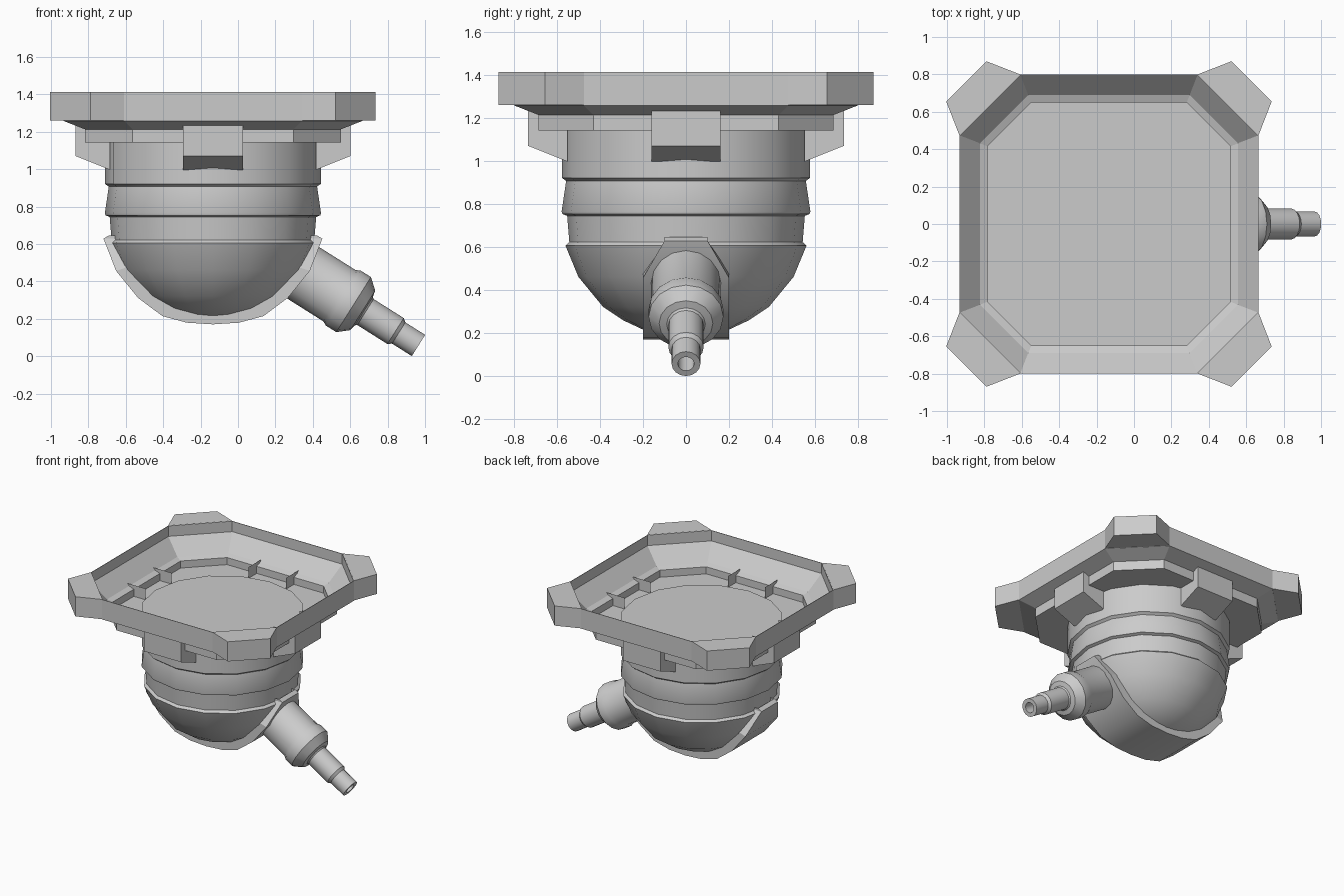
import bpy, bmesh, math
from mathutils import Matrix, Vector

if "Cube" in bpy.data.objects:
    bpy.data.objects.remove(bpy.data.objects["Cube"])

CX = -0.134  # body axis
BASE = Matrix.Translation((CX, 0, -.004))


def finish(name, bm, smooth=None, matrix=None):
    bmesh.ops.recalc_face_normals(bm, faces=bm.faces[:])
    me = bpy.data.meshes.new(name)
    bm.to_mesh(me)
    bm.free()
    ob = bpy.data.objects.new(name, me)
    bpy.context.collection.objects.link(ob)
    ob.matrix_world = matrix or BASE
    if smooth:
        bpy.ops.object.select_all(action='DESELECT')
        ob.select_set(True)
        bpy.context.view_layer.objects.active = ob
        bpy.ops.object.shade_smooth_by_angle(angle=math.radians(smooth))
    return ob


def ring(bm, pts, z):
    return [bm.verts.new((x, y, z)) for x, y in pts]


def join(bm, a, b):
    n = len(a)
    for i in range(n):
        j = (i + 1) % n
        bm.faces.new((a[i], a[j], b[j], b[i]))


def circle(r, n=16):
    return [(r * math.cos(2 * math.pi * i / n), r * math.sin(2 * math.pi * i / n)) for i in range(n)]


def octagon(h, c):
    return [(h, -c), (h, c), (c, h), (-c, h), (-h, c), (-h, -c), (-c, -h), (c, -h)]


def revolve(name, profile, smooth=30, matrix=None):
    bm = bmesh.new()
    rings = [ring(bm, circle(r), z) for r, z in profile]
    for a, b in zip(rings, rings[1:]):
        join(bm, a, b)
    bm.faces.new(rings[0])
    bm.faces.new(rings[-1])
    return finish(name, bm, smooth, matrix)


# Tray shell: underside step, outer wall, rim, inner wall, inner slope, ledge and floor
bm = bmesh.new()
rings = [ring(bm, octagon(h, c), z) for h, c, z in
         [(.685, .43, 1.145), (.685, .43, 1.217), (.80, .475, 1.262), (.80, .475, 1.416),
          (.796, .473, 1.416), (.796, .473, 1.335), (.69, .432, 1.22),
          (.65, .415, 1.205), (.65, .415, 1.15)]]
for a, b in zip(rings, rings[1:]):
    join(bm, a, b)
bm.faces.new(rings[0])
bm.faces.new(rings[-1])
finish("tray", bm)

# Solid lugs on the four tray corners
for k in range(4):
    bm = bmesh.new()
    pts = [(.475, .80), (.655, .87), (.87, .655), (.80, .475)]
    lo, hi = ring(bm, pts, 1.264), ring(bm, pts, 1.417)
    join(bm, lo, hi)
    bm.faces.new(lo)
    bm.faces.new(hi)
    finish("corner_lug", bm, matrix=BASE @ Matrix.Rotation(k * math.pi / 2, 4, 'Z'))

# Open-topped side brackets whose cheeks reach into the tray
for k in range(4):
    bm = bmesh.new()
    prof = [(.55, 1.237), (.735, 1.237), (.735, 1.074), (.55, 1.0)]
    a, b = [[bm.verts.new((x, s * .16, z)) for x, z in prof] for s in (-1, 1)]
    bm.faces.new(a)
    bm.faces.new(b[::-1])
    for i in (1, 2):
        bm.faces.new((a[i + 1], a[i], b[i], b[i + 1]))
    finish("side_bracket", bm, matrix=BASE @ Matrix.Rotation(k * math.pi / 2, 4, 'Z'))

# Stepped round housing, its flat top showing as a disc in the tray floor
revolve("housing", [(.577, 1.158), (.577, .925), (.56, .913), (.557, .91), (.578, .768),
                    (.574, .757), (.552, .748), (.54, .60)])

# Dome underneath
DOME = [(.535, .632), (.56, .61), (.50, .465), (.385, .325), (.29, .262), (.20, .22), (.10, .202), (.01, .197)]
revolve("dome", DOME, 40)

# Thick strap wrapped around the dome, tapered at both upper ends: (x, z, half width)
half = [(.53, .61, .10), (.555, .65, .10), (.585, .632, .10), (.518, .46, .20), (.40, .315, .20),
        (.27, .218, .20), (.14, .183, .20)]
path = half + [(0, .174, .20)] + [(-x, z, w) for x, z, w in reversed(half)]
bm = bmesh.new()
secs = []
for x, z, w in path:
    ix, iz = x * .85, .63 + (z - .63) * .85
    secs.append([bm.verts.new(p) for p in ((x, -w, z), (x, w, z), (ix, w, iz), (ix, -w, iz))])
for a, b in zip(secs, secs[1:]):
    join(bm, a, b)
bm.faces.new(secs[0])
bm.faces.new(secs[-1])
finish("dome_strap", bm, 30)

# Angled nozzle with flange, stepped tip and bore: (radius, distance along axis from tip)
axis = Vector((.846, 0, -.533))
aim = Matrix.Translation((.965, 0, .057)) @ axis.to_track_quat('Z', 'Y').to_matrix().to_4x4()
revolve("nozzle", [(.162, -.88), (.162, -.50), (.174, -.475), (.174, -.41), (.125, -.352), (.09, -.345),
                   (.082, -.335), (.082, -.145), (.067, -.125), (.067, 0), (.038, 0), (.038, -.12)],
        30, aim)
